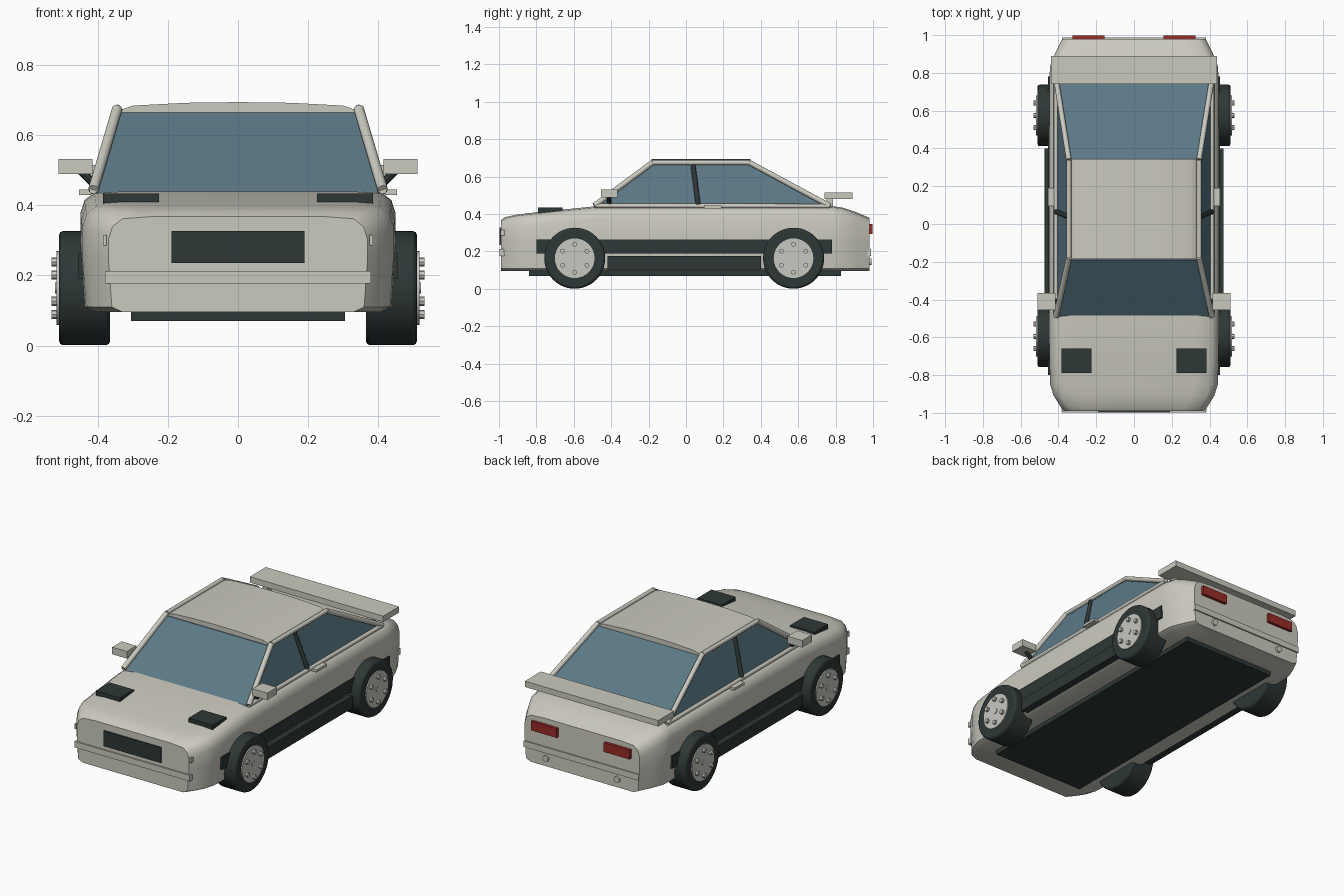
import bpy, math
from mathutils import Vector

if "Cube" in bpy.data.objects:
    bpy.data.objects.remove(bpy.data.objects["Cube"])


def material(name, rgb):
    m = bpy.data.materials.new(name)
    m.diffuse_color = (*rgb, 1)
    m.use_nodes = True
    m.node_tree.nodes["Principled BSDF"].inputs["Base Color"].default_value = m.diffuse_color
    return m


PAINT = material("warm_grey_paint", (0.60, 0.59, 0.52))
ALLOY = material("alloy_grey", (0.58, 0.58, 0.54))
DARK = material("dark_trim", (0.027, 0.038, 0.038))
GLASS = material("blue_glass", (0.105, 0.19, 0.24))
RED = material("tail_red", (0.32, 0.025, 0.02))


def mesh_object(name, verts, faces, mat, smooth=None):
    me = bpy.data.meshes.new(name)
    me.from_pydata(verts, [], faces)
    ob = bpy.data.objects.new(name, me)
    bpy.context.collection.objects.link(ob)
    return finish(ob, name, mat, smooth)


def finish(ob, name, mat, smooth=None):
    ob.name = name
    ob.data.materials.append(mat)
    bpy.ops.object.select_all(action='DESELECT')
    ob.select_set(True)
    bpy.context.view_layer.objects.active = ob
    # consistent outward normals
    bpy.ops.object.mode_set(mode='EDIT')
    bpy.ops.mesh.select_all(action='SELECT')
    bpy.ops.mesh.normals_make_consistent(inside=False)
    bpy.ops.object.mode_set(mode='OBJECT')
    if smooth:
        bpy.ops.object.shade_smooth_by_angle(angle=math.radians(smooth))
    return ob


def loft(name, rings, mat, smooth=None):
    n = len(rings[0])
    verts = [p for r in rings for p in r]
    faces = [(k * n + i, k * n + (i + 1) % n, (k + 1) * n + (i + 1) % n, (k + 1) * n + i)
             for k in range(len(rings) - 1) for i in range(n)]
    faces += [tuple(range(n)), tuple(range(len(verts) - n, len(verts)))]
    return mesh_object(name, verts, faces, mat, smooth)


def box(name, x, y, z, mat):
    ring = lambda h: [(x[0], y[0], h), (x[1], y[0], h), (x[1], y[1], h), (x[0], y[1], h)]
    return loft(name, [ring(z[0]), ring(z[1])], mat)


def rod(name, a, b, r, mat, sides=12, bevel=0.0):
    a, b = Vector(a), Vector(b)
    bpy.ops.mesh.primitive_cylinder_add(vertices=sides, radius=r, depth=(b - a).length,
                                        location=(a + b) / 2)
    ob = bpy.context.object
    ob.rotation_euler = (b - a).to_track_quat('Z', 'Y').to_euler()
    if bevel:
        m = ob.modifiers.new("edge", 'BEVEL')
        m.width, m.segments, m.limit_method = bevel, 2, 'ANGLE'
    return finish(ob, name, mat, 40)


def side_box(name, s, x, y, z, mat):
    return box(name, sorted((s * x[0], s * x[1])), y, z, mat)


# Lower body, lofted along its length
def body_ring(y, w, zt, zb=0.1):
    half = [(w - 0.04, zb - 0.004), (w - 0.01, zb + 0.01), (w, 0.25), (w, zt - 0.065),
            (w - 0.012, zt - 0.028), (w - 0.04, zt - 0.006), (w - 0.12, zt)]
    return [(x, y, z) for x, z in half] + [(-x, y, z) for x, z in reversed(half)]


stations = [(-0.99, 0.37, 0.368), (-0.965, 0.39, 0.384), (-0.91, 0.425, 0.396),
            (-0.85, 0.444, 0.404), (-0.7, 0.448, 0.42), (-0.5, 0.45, 0.44),
            (0.0, 0.45, 0.443), (0.78, 0.448, 0.443), (0.84, 0.443, 0.434),
            (0.91, 0.415, 0.41), (0.98, 0.38, 0.38)]
loft("body", [body_ring(*s) for s in stations], PAINT, 40)
box("floor_plate", (-0.305, 0.305), (-0.84, 0.83), (0.07, 0.098), DARK)

# Glasshouse and arched roof
loft("windows", [[(-0.41, -0.49, 0.435), (0.41, -0.49, 0.435), (0.41, 0.76, 0.435), (-0.41, 0.76, 0.435)],
                 [(-0.345, -0.19, 0.665), (0.345, -0.19, 0.665), (0.345, 0.35, 0.665), (-0.345, 0.35, 0.665)]],
     GLASS)
arch = [(0.348, 0.655), (0.332, 0.674), (0.30, 0.685), (0.15, 0.693)]
arch = arch + [(0, 0.695)] + [(-x, z) for x, z in reversed(arch)]
loft("roof", [[(x, y, z) for x, z in arch] for y in (-0.185, 0.345)], PAINT, 40)

# Nose and tail details
box("grille", (-0.19, 0.19), (-0.997, -0.97), (0.235, 0.327), DARK)
box("front_bumper", (-0.38, 0.38), (-0.998, -0.95), (0.177, 0.213), PAINT)
box("rear_bumper", (-0.38, 0.38), (0.95, 0.988), (0.177, 0.213), PAINT)
box("spoiler", (-0.44, 0.44), (0.74, 0.89), (0.48, 0.515), PAINT)

for s, side in ((1, "right"), (-1, "left")):
    # Frame tubes around the windows
    base_f, top_f = (s * 0.413, -0.49, 0.445), (s * 0.345, -0.18, 0.675)
    top_r, base_r = (s * 0.345, 0.34, 0.675), (s * 0.413, 0.77, 0.443)
    rod(f"front_pillar_{side}", base_f, top_f, 0.015, PAINT)
    rod(f"rear_pillar_{side}", top_r, base_r, 0.014, PAINT)
    rod(f"roof_rail_{side}", top_f, top_r, 0.013, PAINT)
    rod(f"belt_rail_{side}", base_f, base_r, 0.012, PAINT)
    rod(f"door_pillar_{side}", (s * 0.347, 0.038, 0.66), (s * 0.413, 0.065, 0.45), 0.013, DARK)

    # Side trim
    side_box(f"side_band_{side}", s, (0.40, 0.456), (-0.8, 0.78), (0.19, 0.265), DARK)
    side_box(f"skirt_{side}", s, (0.40, 0.474), (-0.42, 0.40), (0.105, 0.177), DARK)
    side_box(f"door_handle_{side}", s, (0.42, 0.454), (0.095, 0.19), (0.43, 0.445), PAINT)

    # Mirror on its stem
    side_box(f"mirror_{side}", s, (0.415, 0.512), (-0.455, -0.365), (0.49, 0.532), PAINT)
    rod(f"mirror_stem_{side}", (s * 0.405, -0.41, 0.455), (s * 0.45, -0.41, 0.5), 0.012, DARK, 8)

    # Lamps, exhaust and spoiler strut
    side_box(f"headlamp_cover_{side}", s, (0.225, 0.385), (-0.79, -0.66), (0.40, 0.434), DARK)
    side_box(f"front_marker_{side}", s, (0.375, 0.385), (-0.993, -0.95), (0.285, 0.315), PAINT)
    side_box(f"tail_lamp_{side}", s, (0.155, 0.325), (0.96, 0.997), (0.293, 0.348), RED)
    rod(f"exhaust_{side}", (s * 0.235, 0.93, 0.145), (s * 0.235, 0.992, 0.145), 0.018, PAINT, 16)
    side_box(f"spoiler_strut_{side}", s, (0.33, 0.36), (0.75, 0.785), (0.43, 0.485), PAINT)

    # Wheels with six lugs on each hub
    for y, end in ((-0.595, "front"), (0.575, "rear")):
        tag = f"{end}_{side}"
        zc = 0.164
        rod(f"tyre_{tag}", (s * 0.365, y, zc), (s * 0.511, y, zc), 0.163, DARK, 48, 0.012)
        rod(f"hub_{tag}", (s * 0.45, y, zc), (s * 0.518, y, zc), 0.106, ALLOY, 32)
        rod(f"hub_cap_{tag}", (s * 0.5, y, zc), (s * 0.522, y, zc), 0.016, ALLOY, 16)
        for i in range(6):
            a = math.radians(60 * i)
            ly, lz = y + 0.075 * math.sin(a), zc + 0.075 * math.cos(a)
            rod(f"lug_{tag}_{i}", (s * 0.5, ly, lz), (s * 0.533, ly, lz), 0.013, ALLOY, 8)
